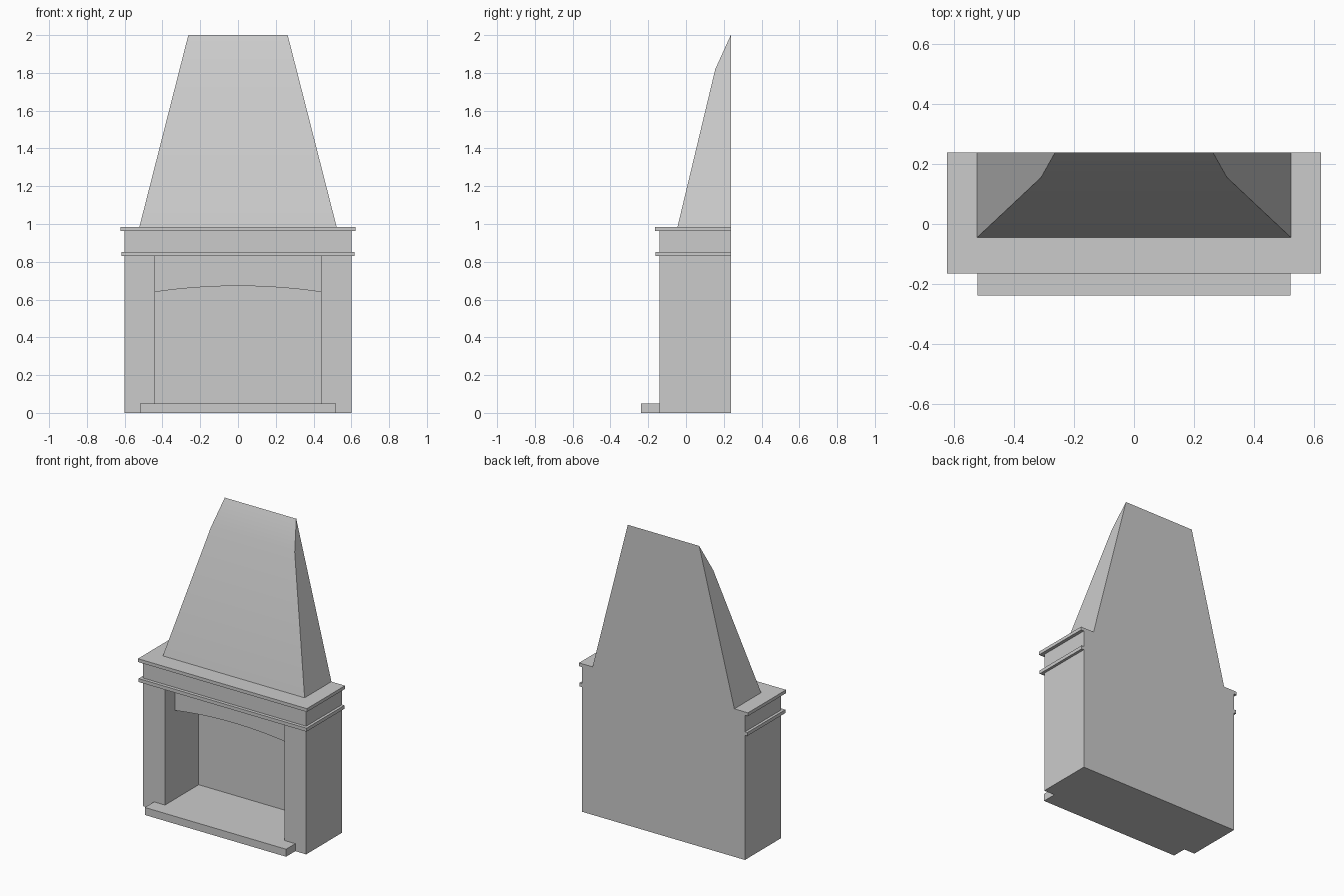
import bpy, bmesh, math

if "Cube" in bpy.data.objects:
    bpy.data.objects.remove(bpy.data.objects["Cube"])

BACK, FRONT = 0.237, -0.14      # rear plane and face of the pillars
ARCH_FACE, FIRE_BACK = -0.035, 0.215


def finish(name, bm):
    bmesh.ops.recalc_face_normals(bm, faces=bm.faces)
    mesh = bpy.data.meshes.new(name)
    bm.to_mesh(mesh)
    bm.free()
    ob = bpy.data.objects.new(name, mesh)
    bpy.context.collection.objects.link(ob)
    return ob


def prism(name, points, offset):
    """Extrude a closed outline of 3D points by an offset vector."""
    bm = bmesh.new()
    face = bm.faces.new([bm.verts.new(p) for p in points])
    ext = bmesh.ops.extrude_face_region(bm, geom=[face])
    verts = [v for v in ext["geom"] if isinstance(v, bmesh.types.BMVert)]
    bmesh.ops.translate(bm, verts=verts, vec=offset)
    return finish(name, bm)


def block(name, x0, x1, y0, y1, z0, z1):
    pts = [(x0, y0, z0), (x1, y0, z0), (x1, y1, z0), (x0, y1, z0)]
    return prism(name, pts, (0, 0, z1 - z0))


def smooth(ob):
    bpy.ops.object.select_all(action='DESELECT')
    ob.select_set(True)
    bpy.context.view_layer.objects.active = ob
    bpy.ops.object.shade_smooth_by_angle(angle=math.radians(30))


# Side pillars
pillar = block("side_pillars", 0.44, 0.60, FRONT, BACK, 0, 0.83)
pillar.modifiers.new("Mirror", 'MIRROR')

# Rear wall of the firebox
block("firebox_back", -0.44, 0.44, FIRE_BACK, BACK, 0, 0.83)

# Hearth slab, wider where it projects in front of the pillars
half = [(0.44, FIRE_BACK), (0.44, FRONT), (0.52, FRONT), (0.52, -0.237)]
outline = half + [(-x, y) for x, y in reversed(half)]
prism("hearth", [(x, y, 0) for x, y in outline], (0, 0, 0.05))

# Recessed lintel with a shallow arched underside
N = 16
arch = []
for i in range(N + 1):
    x = -0.44 + 0.88 * i / N
    arch.append((x, ARCH_FACE, 0.64 + 0.032 * (1 - (x / 0.44) ** 2)))
arch += [(0.44, ARCH_FACE, 0.83), (-0.44, ARCH_FACE, 0.83)]
smooth(prism("arched_lintel", arch, (0, FIRE_BACK - ARCH_FACE, 0)))

# Mantel: lower moulding, frieze and top shelf
block("lower_moulding", -0.618, 0.618, -0.162, BACK, 0.83, 0.853)
block("frieze", -0.60, 0.60, FRONT, BACK, 0.853, 0.963)
block("mantel_shelf", -0.622, 0.622, -0.164, BACK, 0.963, 0.985)

# Tapered hood: (half width, front y, z) at each level, ending in a rear edge
levels = [(0.522, -0.045, 0.985), (0.309, 0.155, 1.82), (0.263, BACK, 2.0)]
bm = bmesh.new()
left = [bm.verts.new((-w, y, z)) for w, y, z in levels]
right = [bm.verts.new((w, y, z)) for w, y, z in levels]
bl = bm.verts.new((-levels[0][0], BACK, 0.985))
br = bm.verts.new((levels[0][0], BACK, 0.985))
for i in range(2):
    bm.faces.new((left[i], right[i], right[i + 1], left[i + 1]))
for side, base in ((left, bl), (right, br)):
    bm.faces.new((side[0], side[1], base))
    bm.faces.new((side[1], side[2], base))
bm.faces.new((bl, br, right[2], left[2]))
bm.faces.new((left[0], right[0], br, bl))
smooth(finish("chimney_hood", bm))
